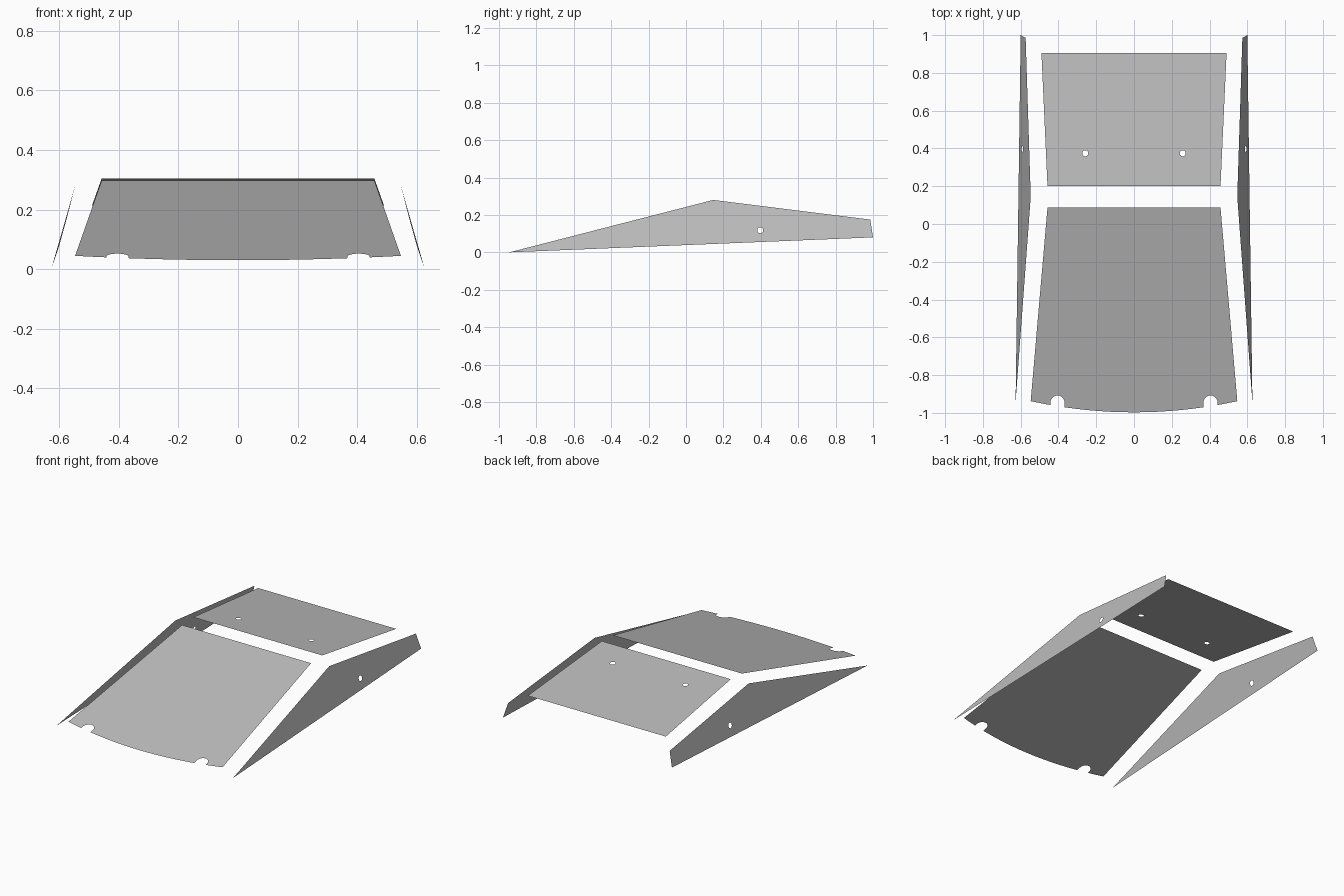
import bpy, bmesh
from math import sin, cos, pi
from mathutils import Vector

cube = bpy.data.objects.get("Cube")
if cube:
    bpy.data.objects.remove(cube, do_unlink=True)

grey = bpy.data.materials.new("plain_grey")
grey.use_nodes = True
grey.diffuse_color = (0.5, 0.5, 0.5, 1)
grey.node_tree.nodes["Principled BSDF"].inputs["Base Color"].default_value = (0.5, 0.5, 0.5, 1)


def circle(u, v, r, n=24):
    return [(u + r * cos(2 * pi * i / n), v + r * sin(2 * pi * i / n)) for i in range(n)]


def sheet(name, loops, place, outward):
    """Fill an outline with holes, placed in space by a function of (u, v)."""
    bm = bmesh.new()
    for loop in loops:
        verts = [bm.verts.new(place(u, v)) for u, v in loop]
        for a, b in zip(verts, verts[1:] + verts[:1]):
            bm.edges.new((a, b))
    bmesh.ops.triangle_fill(bm, use_beauty=True, edges=bm.edges[:])
    bm.normal_update()
    flipped = [f for f in bm.faces if f.normal.dot(Vector(outward)) < 0]
    bmesh.ops.reverse_faces(bm, faces=flipped)
    mesh = bpy.data.meshes.new(name)
    bm.to_mesh(mesh)
    bm.free()
    mesh.materials.append(grey)
    bpy.context.collection.objects.link(bpy.data.objects.new(name, mesh))


# Front panel: bowed leading edge with two round-ended notches
def bow(x):
    return -0.997 + 0.059 * (x / 0.547) ** 2


notch_x, notch_y, notch_r = 0.405, -0.945, 0.037
half = [(x, bow(x)) for x in (0.06, 0.12, 0.18, 0.24, 0.3)]
half.append((notch_x - notch_r, bow(notch_x - notch_r)))
half += [(notch_x - notch_r * cos(pi * i / 12), notch_y + notch_r * sin(pi * i / 12))
         for i in range(13)]
half += [(x, bow(x)) for x in (notch_x + notch_r, 0.5, 0.547)]
half.append((0.458, 0.087))
outline = [(0, bow(0))] + half + [(-x, y) for x, y in reversed(half)]
sheet("front_panel", [outline], lambda x, y: (x, y, 0.03 + 0.2465 * (y + 0.997)), (0, 0, 1))

# Rear panel: gentle slope down to the back, two round holes
sheet("rear_panel",
      [[(-0.458, 0.2), (0.458, 0.2), (0.49, 0.905), (-0.49, 0.905)],
       circle(0.258, 0.374, 0.016), circle(-0.258, 0.374, 0.016)],
      lambda x, y: (x, y, 0.304 - 0.128 * (y - 0.2)), (0, 0, 1))

# Side panels: leaning inwards, one round hole each
profile = [(-0.945, 0), (1, 0.08), (0.985, 0.175), (0.145, 0.28)]
for name, s in (("left_side_panel", 1), ("right_side_panel", -1)):
    sheet(name, [profile, circle(0.397, 0.118, 0.016)],
          lambda y, z: (s * (0.627 - 0.0025 * (y + 0.945) - 0.277 * z), y, z), (s, 0, 0))
